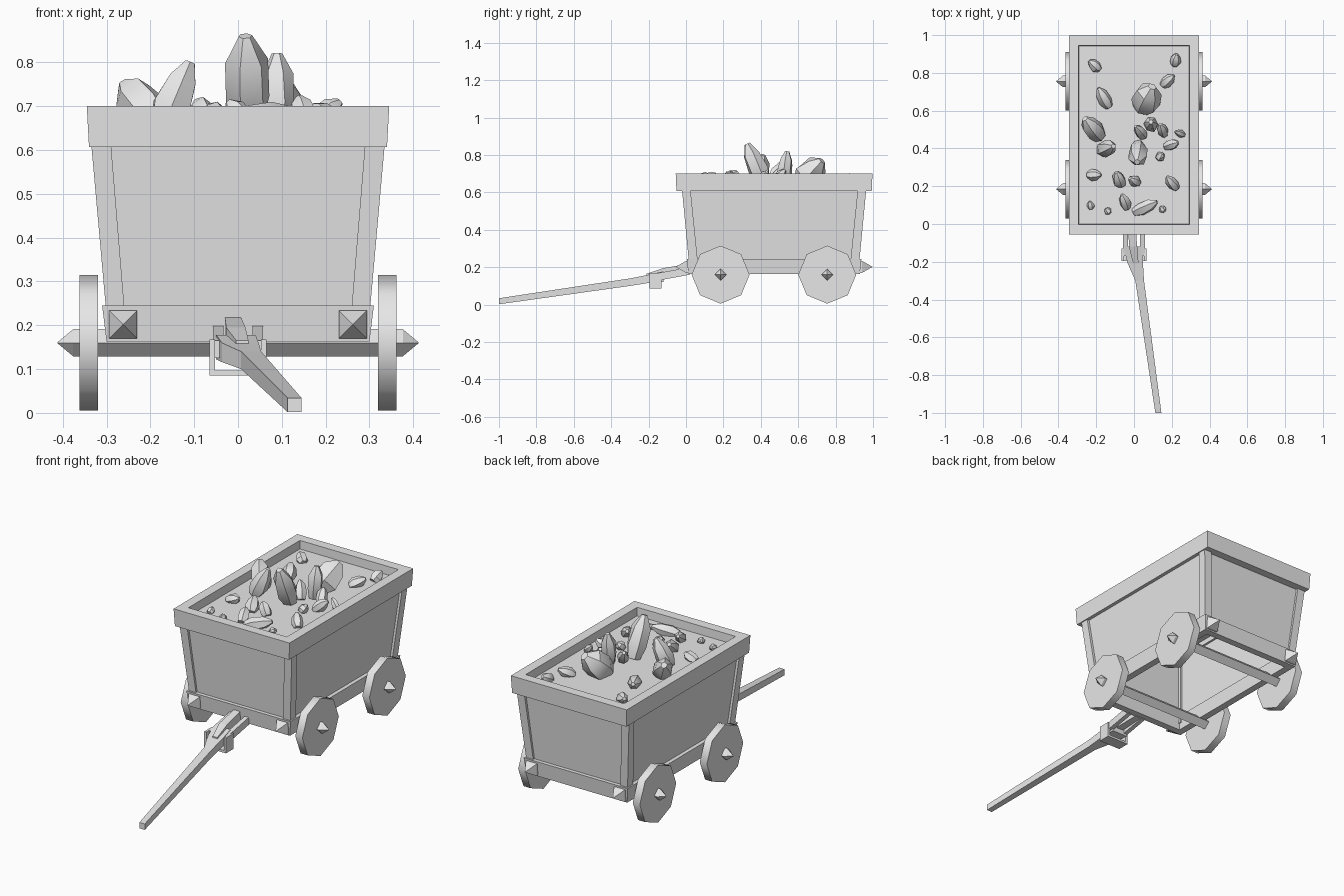
import bpy
import bmesh
import math
import random
from mathutils import Vector

random.seed(4)
if "Cube" in bpy.data.objects:
    bpy.data.objects.remove(bpy.data.objects["Cube"], do_unlink=True)

grey = bpy.data.materials.new("plain grey")
grey.use_nodes = True
grey.diffuse_color = (0.8, 0.8, 0.8, 1)
grey.node_tree.nodes["Principled BSDF"].inputs["Base Color"].default_value = grey.diffuse_color

CY = 0.471        # middle of the wagon along its length
FILL = 0.655      # height of the load surface


def loft(name, loops, cyclic=False, smooth=None):
    """Skin a row of equal-sized point loops; cap the ends unless cyclic."""
    bm = bmesh.new()
    rings = [[bm.verts.new(p) for p in loop] for loop in loops]
    pairs = list(zip(rings, rings[1:]))
    if cyclic:
        pairs.append((rings[-1], rings[0]))
    else:
        bm.faces.new(rings[0])
        bm.faces.new(rings[-1])
    for a, b in pairs:
        for i in range(len(a)):
            j = (i + 1) % len(a)
            bm.faces.new((a[i], a[j], b[j], b[i]))
    bmesh.ops.recalc_face_normals(bm, faces=bm.faces)
    mesh = bpy.data.meshes.new(name)
    bm.to_mesh(mesh)
    bm.free()
    mesh.materials.append(grey)
    ob = bpy.data.objects.new(name, mesh)
    bpy.context.collection.objects.link(ob)
    if smooth:
        bpy.ops.object.select_all(action="DESELECT")
        bpy.context.view_layer.objects.active = ob
        ob.select_set(True)
        bpy.ops.object.shade_smooth_by_angle(angle=math.radians(smooth))
    return ob


def rect(x0, x1, y0, y1, z):
    return [(x0, y0, z), (x1, y0, z), (x1, y1, z), (x0, y1, z)]


def around(hx, hy, z):
    """Level rectangle centred on the wagon body."""
    return rect(-hx, hx, CY - hy, CY + hy, z)


def box(name, x0, x1, y0, y1, z0, z1):
    return loft(name, [rect(x0, x1, y0, y1, z0), rect(x0, x1, y0, y1, z1)])


def disc(x, y, z, r, n):
    """Polygon facing along x, with one corner on top."""
    return [(x, y + r * math.sin(math.tau * i / n), z + r * math.cos(math.tau * i / n))
            for i in range(n)]


def upright(x, y, z, hw, hh):
    """Rectangle facing along y."""
    return [(x - hw, y, z - hh), (x + hw, y, z - hh), (x + hw, y, z + hh), (x - hw, y, z + hh)]


# Body: top rim, recessed panels and bottom frame, open underneath
loft("top_rim", [around(0.34, 0.522, 0.607), around(0.345, 0.526, 0.7),
                 around(0.293, 0.474, 0.7), around(0.29, 0.47, 0.607)], cyclic=True)
loft("side_panels", [around(0.284, 0.442, 0.19), around(0.323, 0.481, 0.63),
                     around(0.303, 0.461, 0.63), around(0.264, 0.422, 0.19)], cyclic=True)
loft("bottom_frame", [around(0.3, 0.458, 0.163), around(0.31, 0.467, 0.245),
                      around(0.262, 0.42, 0.245), around(0.262, 0.42, 0.163)], cyclic=True)
loft("load_surface", [around(0.3, 0.48, FILL - 0.02), around(0.3, 0.48, FILL)])

# Corner posts and pyramid studs
for sx, side in ((-1, "right"), (1, "left")):
    for sy, end in ((-1, "front"), (1, "back")):
        loft(f"post_{end}_{side}", [
            rect(sx * 0.256, sx * 0.298, CY + sy * 0.405, CY + sy * 0.453, 0.2),
            rect(sx * 0.29, sx * 0.335, CY + sy * 0.447, CY + sy * 0.4925, 0.615)])
        loft(f"stud_{end}_{side}", [
            upright(sx * 0.262, CY + sy * 0.45, 0.202, 0.032, 0.032),
            upright(sx * 0.262, CY + sy * 0.47, 0.202, 0.032, 0.032),
            upright(sx * 0.262, CY + sy * 0.525, 0.202, 0.001, 0.001)])

# Axles with pointed ends, and eight-sided wheels
for y, end in ((0.185, "front"), (0.755, "back")):
    loft(f"axle_{end}", [disc(x, y, 0.16, r, 4) for x, r in
                         ((-0.412, 0.001), (-0.376, 0.031), (0.376, 0.031), (0.412, 0.001))])
    for sx, side in ((-1, "right"), (1, "left")):
        loft(f"wheel_{end}_{side}", [disc(sx * x, y, 0.16, 0.155, 8)
                                     for x in (0.32, 0.362)], smooth=50)

# Pull bar, bent off to one side, with its hinge strap and fork
loft("pull_bar", [upright(0.129, -1, 0.018, 0.016, 0.016),
                  upright(0.03, -0.3, 0.12, 0.023, 0.02),
                  upright(0.005, -0.2, 0.138, 0.042, 0.022),
                  upright(-0.005, -0.12, 0.15, 0.045, 0.028)])
loft("hitch_wedge", [upright(0.01, -0.21, 0.145, 0.014, 0.02),
                     upright(-0.005, -0.12, 0.172, 0.022, 0.023),
                     upright(-0.012, 0.02, 0.19, 0.018, 0.03)])
for sx, side in ((-1, "right"), (1, "left")):
    loft(f"hitch_fork_{side}", [upright(sx * 0.045, -0.17, 0.145, 0.012, 0.02),
                                upright(sx * 0.045, 0.02, 0.18, 0.012, 0.02)])
    box(f"strap_{side}", sx * 0.052, sx * 0.065, -0.195, -0.13, 0.088, 0.168)
box("strap_bottom", -0.065, 0.065, -0.195, -0.13, 0.085, 0.097)


def rock(x, y, length, width, top, turn):
    """Six-sided crystal leaning toward its turn angle; sizes in hundredths."""
    x, y, length, width, top = (v / 100 for v in (x, y, length, width, top))
    way = Vector((math.cos(math.radians(turn)), math.sin(math.radians(turn)), 0))
    reach = max(length - width * 0.5, 0.02) / 2
    low = Vector((x, y, FILL)) - way * reach
    high = Vector((x, y, top)) + way * reach
    axis = high - low
    u = Vector((-way.y, way.x, 0))
    v = axis.normalized().cross(u)
    spin = random.random()
    loops = []
    for t, size in ((0, 0.65), (0.3, 1), (0.72, 0.85), (1, 0.3)):
        loop = []
        for i in range(6):
            a = math.tau * (i + spin) / 6
            r = width / 2 * size * random.uniform(0.9, 1.1)
            loop.append(low + axis * t + u * r * math.cos(a) + v * r * math.sin(a))
        loops.append(loop)
    loft("rock", loops, smooth=35)


# Load of rocks: x, y, length, width, top, turn
for spec in (
        (-21, 84, 10, 6, 68, 140), (-16, 67, 15, 7, 69, 120), (-22, 51, 18, 11, 75, 130),
        (-14, 40, 11, 9, 80, 20), (2, 37, 14, 11, 86, 265), (9, 53, 6, 8, 82, 90),
        (7, 67, 20, 15, 77, 65), (18, 76, 11, 6, 69, 40), (22, 87, 9, 6, 69, 80),
        (15, 50, 9, 6, 72, 110), (24, 48, 7, 4, 70, 160), (20, 42, 10, 6, 71, 20),
        (14, 36, 6, 5, 69, 60), (3, 49, 10, 6, 73, 130), (-21, 26, 10, 6, 68, 0),
        (-8, 24, 11, 7, 71, 110), (0, 23, 8, 6, 71, 150), (20, 22, 11, 6, 70, 130),
        (-23, 10, 6, 4, 67, 100), (-14, 7, 5, 4, 67, 130), (-5, 12, 11, 6, 70, 110),
        (6, 9, 17, 7, 69, 25), (15, 8, 5, 4, 67, 130)):
    rock(*spec)
